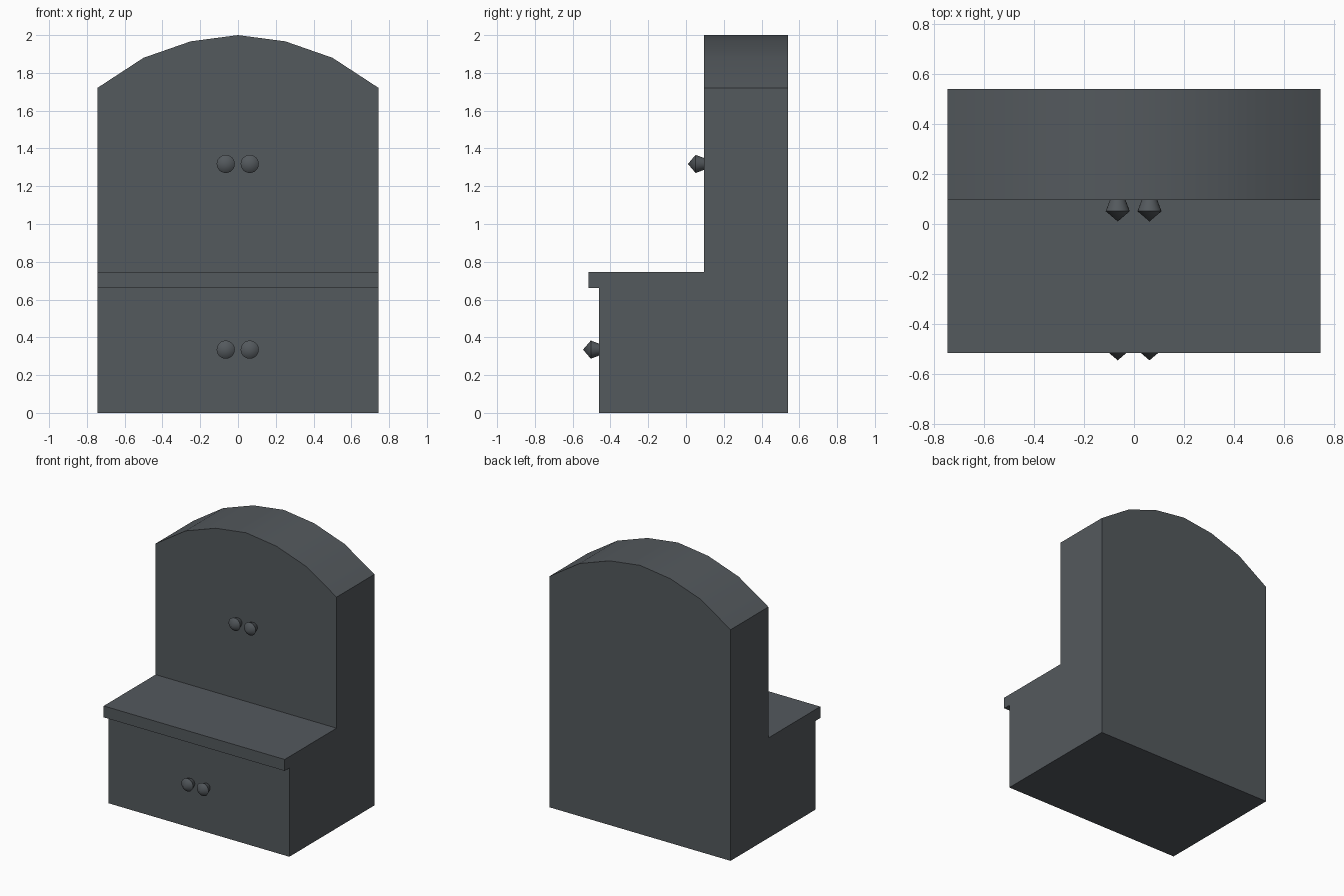
import bpy
import bmesh
import math

cube = bpy.data.objects.get("Cube")
if cube:
    bpy.data.objects.remove(cube)

# Single painted finish
slate = bpy.data.materials.new("slate_grey")
slate.use_nodes = True
colour = (0.088, 0.1, 0.11, 1)
slate.diffuse_color = colour
slate.node_tree.nodes["Principled BSDF"].inputs["Base Color"].default_value = colour

HALF_WIDTH = 0.745
BACK = 0.54
UPPER_FRONT = 0.095
BASE_FRONT = -0.46
COUNTER_FRONT = -0.515
COUNTER_TOP = 0.745


def finish(name, bm):
    bmesh.ops.recalc_face_normals(bm, faces=bm.faces)
    mesh = bpy.data.meshes.new(name)
    bm.to_mesh(mesh)
    bm.free()
    mesh.materials.append(slate)
    obj = bpy.data.objects.new(name, mesh)
    bpy.context.collection.objects.link(obj)
    bpy.ops.object.select_all(action="DESELECT")
    obj.select_set(True)
    bpy.context.view_layer.objects.active = obj
    bpy.ops.object.shade_smooth_by_angle(angle=math.radians(35))
    return obj


def extrude(name, points, offset):
    bm = bmesh.new()
    face = bm.faces.new([bm.verts.new(p) for p in points])
    result = bmesh.ops.extrude_face_region(bm, geom=[face], use_keep_orig=True)
    moved = [v for v in result["geom"] if isinstance(v, bmesh.types.BMVert)]
    bmesh.ops.translate(bm, verts=moved, vec=offset)
    return finish(name, bm)


# Lower chest with overhanging counter, from its side profile
chest_profile = [(BASE_FRONT, 0), (UPPER_FRONT, 0), (UPPER_FRONT, COUNTER_TOP),
                 (COUNTER_FRONT, COUNTER_TOP), (COUNTER_FRONT, 0.66), (BASE_FRONT, 0.66)]
extrude("lower_chest", [(-HALF_WIDTH, y, z) for y, z in chest_profile],
        (2 * HALF_WIDTH, 0, 0))

# Tall back cabinet with a faceted arched top
arch = [(HALF_WIDTH, 1.72), (0.5, 1.88), (0.25, 1.967), (0, 2)]
right_half = [(HALF_WIDTH, 0)] + arch
outline = right_half + [(-x, z) for x, z in reversed(right_half[:-1])]
extrude("arched_cabinet", [(x, UPPER_FRONT, z) for x, z in outline],
        (0, BACK - UPPER_FRONT, 0))


# Turned knobs with a pointed front
def knob(name, x, front, z):
    bm = bmesh.new()
    profile = [(0, -0.085), (0.048, -0.044), (0.03, 0.004)]
    verts = [bm.verts.new((x + r, front + y, z)) for r, y in profile]
    edges = [bm.edges.new(pair) for pair in zip(verts, verts[1:])]
    bmesh.ops.spin(bm, geom=verts + edges, cent=(x, front, z), axis=(0, 1, 0),
                   angle=2 * math.pi, steps=24)
    bmesh.ops.remove_doubles(bm, verts=bm.verts, dist=0.0005)
    obj = finish(name, bm)
    bpy.ops.object.shade_smooth()
    return obj


for level, front, z in (("upper", UPPER_FRONT, 1.318), ("lower", BASE_FRONT, 0.335)):
    for side, x in (("right", -0.065), ("left", 0.062)):
        knob(f"{level}_{side}_knob", x, front, z)
